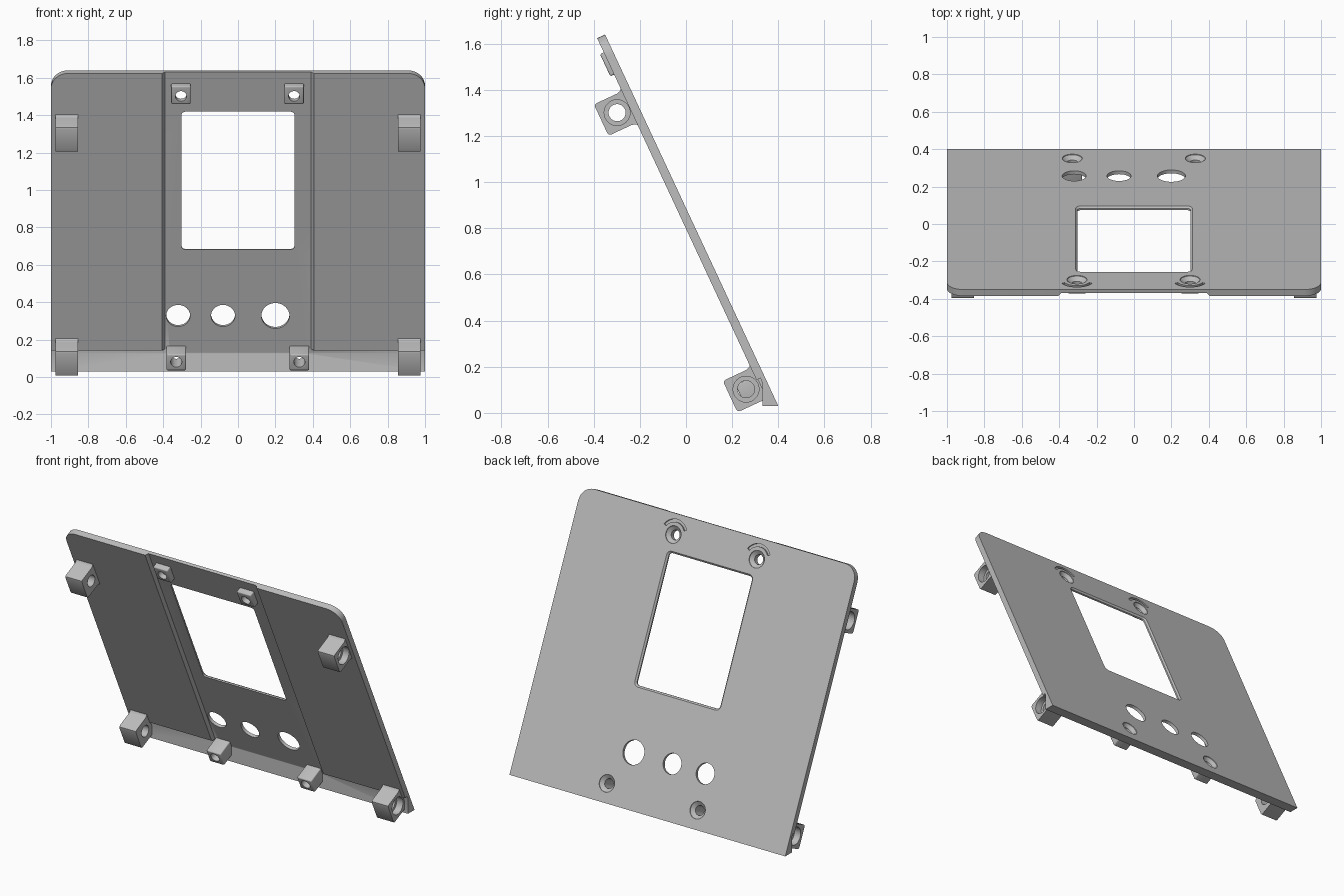
import bpy, bmesh, math
from mathutils import Matrix, Vector

if "Cube" in bpy.data.objects:
    bpy.data.objects.remove(bpy.data.objects["Cube"])

# One plain grey plastic
grey = bpy.data.materials.new("plain grey")
grey.use_nodes = True
colour = (0.5, 0.5, 0.5, 1)
grey.diffuse_color = colour
grey.node_tree.nodes["Principled BSDF"].inputs["Base Color"].default_value = colour

# Panel frame: x across, s up the slope, t out of the inner (front) face
TILT = math.radians(25)
up = Vector((0, -math.sin(TILT), math.cos(TILT)))
out = Vector((0, -math.cos(TILT), -math.sin(TILT)))
FRAME = Matrix.Translation((0, 0.4, 0.03)) @ Matrix((Vector((1, 0, 0)), up, out)).transposed().to_4x4()

LENGTH, SKIN, THICK, CORNER = 1.776, 0.02, 0.038, 0.09
parts, cutters = [], []


def loft(name, rings, cutter=False, round_edges=None, radius=0, segments=1):
    """Skin a list of matching rings, cap both ends, optionally bevel some edges."""
    bm = bmesh.new()
    loops = [[bm.verts.new(p) for p in ring] for ring in rings]
    n = len(loops[0])
    for a, b in zip(loops, loops[1:]):
        for i in range(n):
            j = (i + 1) % n
            bm.faces.new((a[i], a[j], b[j], b[i]))
    bm.faces.new(loops[0])
    bm.faces.new(loops[-1])
    bmesh.ops.recalc_face_normals(bm, faces=bm.faces)
    if round_edges:
        edges = [e for e in bm.edges if round_edges(e)]
        bmesh.ops.bevel(bm, geom=edges, offset=radius, segments=segments, profile=0.5, affect='EDGES')
    mesh = bpy.data.meshes.new(name)
    bm.to_mesh(mesh)
    bm.free()
    mesh.materials.append(grey)
    ob = bpy.data.objects.new(name, mesh)
    bpy.context.collection.objects.link(ob)
    ob.matrix_world = FRAME
    ob.hide_render = cutter
    (cutters if cutter else parts).append(ob)
    return ob


def place(axis, a, b, d):
    """Point from two section coordinates and a distance along the axis."""
    return {'x': (d, a, b), 's': (a, d, b), 't': (a, b, d)}[axis]


def prism(name, axis, section, lo, hi, **kw):
    return loft(name, [[place(axis, a, b, d) for a, b in section] for d in (lo, hi)], **kw)


def bore(name, axis, centre, steps):
    """Round cutter with a stepped radius."""
    angles = [math.tau * i / 40 for i in range(40)]
    return loft(name, [[place(axis, centre[0] + r * math.cos(a), centre[1] + r * math.sin(a), d)
                        for a in angles] for d, r in steps], cutter=True)


def rounded_rect(cx, cs, hx, hs, r):
    pts = []
    for k, (sx, ss) in enumerate(((1, 1), (-1, 1), (-1, -1), (1, -1))):
        for i in range(5):
            a = math.pi / 2 * (k + i / 4)
            pts.append((cx + sx * (hx - r) + r * math.cos(a), cs + ss * (hs - r) + r * math.sin(a)))
    return pts


def cut(ob, tools):
    for tool in tools:
        m = ob.modifiers.new("cut", 'BOOLEAN')
        m.operation, m.solver, m.object = 'DIFFERENCE', 'EXACT', tool


def top_corner(e):
    a, b = (v.co for v in e.verts)
    return abs(a.z - b.z) > 0.01 and min(a.y, b.y) > LENGTH - 0.01 and min(abs(a.x), abs(b.x)) > 0.99


def upright_edge(e):
    a, b = (v.co for v in e.verts)
    return max(a.z, b.z) > 0.05


# Skin with wedge foot along the bottom edge
skin = prism("panel", 'x',
             [(0, 0), (0.029, 0.062), (0.118, SKIN), (LENGTH, SKIN), (LENGTH, 0)],
             -1, 1, round_edges=top_corner, radius=CORNER, segments=8)

# Thicker side areas, leaving a recessed centre strip
for side, word in ((-1, "right"), (1, "left")):
    prism(word + "_thick_area", 's',
          [(side * 0.39, SKIN), (side, SKIN), (side, THICK), (side * 0.405, THICK)],
          0.142, LENGTH, round_edges=top_corner, radius=CORNER, segments=8)

# Display window, chamfered on the outer face
window = loft("window_cutter", [
    [place('t', a, b, d) for a, b in rounded_rect(0, 1.135, 0.302 + g, 0.407 + g, 0.02 + g)]
    for d, g in ((-0.01, 0.02), (0.01, 0), (0.1, 0))], cutter=True)
cut(skin, [window])

# Button holes
for x, r in ((-0.32, 0.064), (-0.08, 0.064), (0.2, 0.075)):
    cut(skin, [bore("button_cutter", 't', (x, 0.338), [(-0.05, r), (0.1, r)])])

# Screw bosses: name, x, hole height, body centre, half height, depth
for name, x, hole, mid, half, depth in (
        ("upper_right_boss", -0.305, 1.65, 1.655, 0.053, 0.056),
        ("upper_left_boss", 0.3, 1.65, 1.655, 0.053, 0.056),
        ("lower_right_boss", -0.33, 0.116, 0.113, 0.048, 0.13),
        ("lower_left_boss", 0.328, 0.116, 0.113, 0.048, 0.13)):
    w = 0.052
    boss = prism(name, 't', [(x - w, mid - half), (x + w, mid - half), (x + w, mid + half), (x - w, mid + half)],
                 0.012, depth, round_edges=upright_edge, radius=0.007, segments=3)
    screw = bore("screw_cutter", 't', (x, hole),
                 [(-0.01, 0.055), (0.004, 0.053), (0.024, 0.03), (0.2, 0.03)])
    cut(skin, [screw])
    cut(boss, [screw])
    # Shallow arc groove above each upper screw
    if name.startswith("upper"):
        sweep = [math.radians(30 + 10 * i) for i in range(13)]
        arc = [(x + r * math.cos(a), hole + r * math.sin(a))
               for r, seq in ((0.094, sweep), (0.076, sweep[::-1])) for a in seq]
        cut(skin, [prism("arc_cutter", 't', arc, -0.01, 0.012, cutter=True)])

# Corner hinge blocks with flared roots and counterbored cross holes
half_block = [(0.095, 0.03), (0.08, 0.044), (0.075, 0.06), (0.075, 0.16), (0.071, 0.169), (0.062, 0.172)]
for side, word in ((-1, "right"), (1, "left")):
    for level, mid in (("upper", 1.447), ("lower", 0.125)):
        section = [(mid + s, t) for s, t in half_block] + [(mid - s, t) for s, t in reversed(half_block)]
        block = prism(f"{level}_{word}_hinge_block", 'x', section, side * 0.855, side * 0.975)
        cut(block, [bore("hinge_cutter", 'x', (mid, 0.096),
                         [(side * 0.8, 0.037), (side * 0.93, 0.037), (side * 0.93, 0.056), (side * 1.05, 0.056)])])

# Bake the cuts, remove the cutters, shade
bpy.context.view_layer.update()
graph = bpy.context.evaluated_depsgraph_get()
baked = [bpy.data.meshes.new_from_object(ob.evaluated_get(graph)) for ob in parts]
for ob, mesh in zip(parts, baked):
    ob.modifiers.clear()
    ob.data = mesh
for ob in cutters:
    bpy.data.objects.remove(ob)
bpy.ops.object.select_all(action='DESELECT')
for ob in parts:
    ob.select_set(True)
bpy.context.view_layer.objects.active = skin
bpy.ops.object.shade_smooth_by_angle(angle=math.radians(30))
